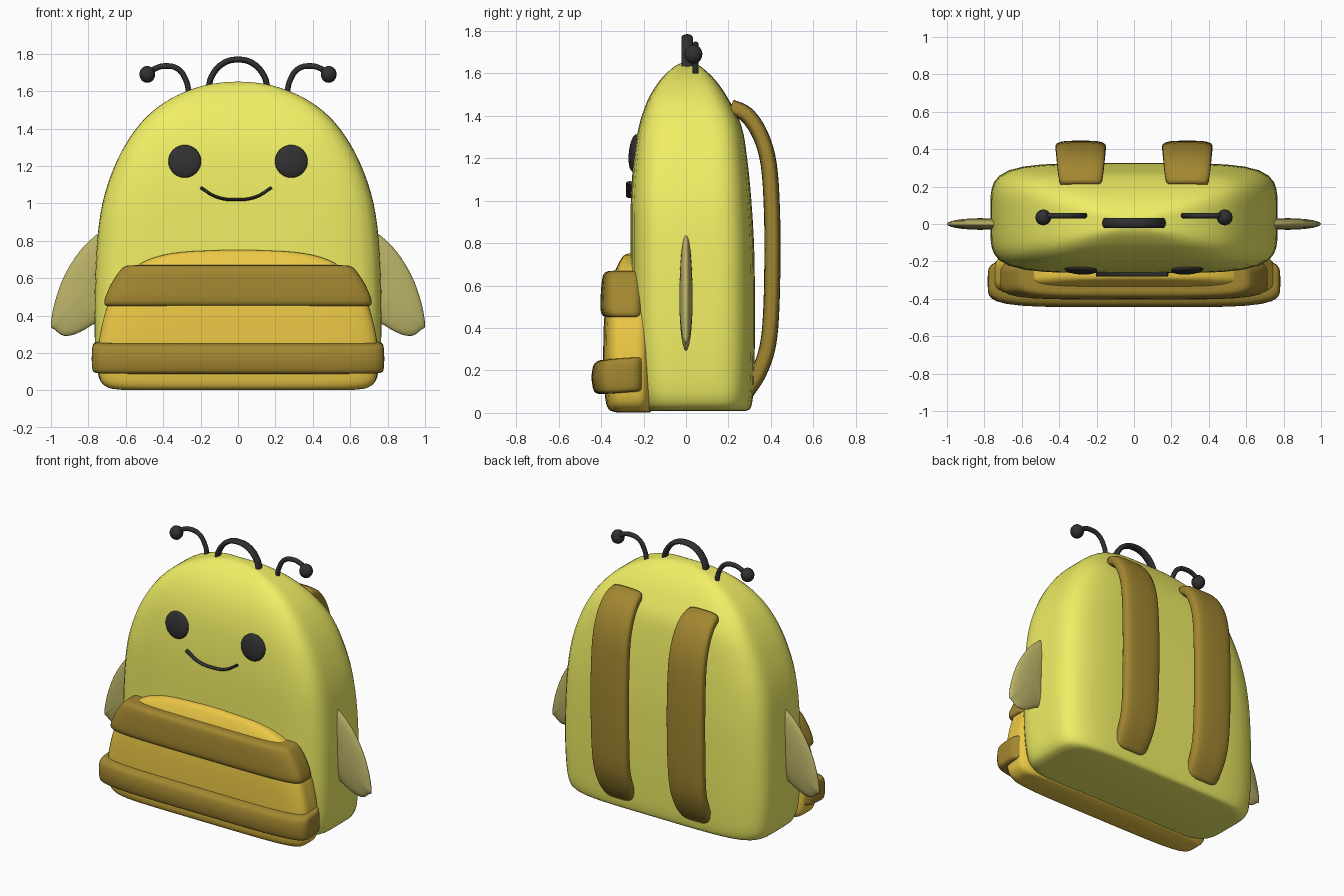
import bpy, bmesh
from math import sin, cos, pi, sqrt
from mathutils import Vector

if "Cube" in bpy.data.objects:
    bpy.data.objects.remove(bpy.data.objects["Cube"])


def material(name, rgb):
    m = bpy.data.materials.new(name)
    m.diffuse_color = (*rgb, 1)
    m.use_nodes = True
    m.node_tree.nodes["Principled BSDF"].inputs["Base Color"].default_value = m.diffuse_color
    return m


YELLOW = material("yellow", (0.87, 0.86, 0.13))
ORANGE = material("orange", (0.84, 0.58, 0.06))
BROWN = material("brown", (0.36, 0.24, 0.03))
OLIVE = material("wing_olive", (0.50, 0.45, 0.14))
BLACK = material("black", (0.03, 0.03, 0.03))


def smooth_rows(rows, steps=4):
    """Catmull-Rom interpolation through rows of values."""
    pts = [Vector(r) for r in rows]
    pts = [2 * pts[0] - pts[1]] + pts + [2 * pts[-1] - pts[-2]]
    out = []
    for a, b, c, d in zip(pts, pts[1:], pts[2:], pts[3:]):
        for i in range(steps):
            t = i / steps
            out.append(0.5 * (2 * b + (c - a) * t + (2 * a - 5 * b + 4 * c - d) * t ** 2
                              + (3 * b - a - 3 * c + d) * t ** 3))
    return out + [pts[-2]]


def superellipse(n, count):
    """Unit rounded-square outline."""
    out = []
    for i in range(count):
        c, s = cos(2 * pi * i / count), sin(2 * pi * i / count)
        r = (abs(c) ** n + abs(s) ** n) ** (-1 / n)
        out.append((r * c, r * s))
    return out


def skin(name, rings, mat):
    """Bridge equal rings of points and cap both ends."""
    bm = bmesh.new()
    vr = [[bm.verts.new(p) for p in ring] for ring in rings]
    n = len(vr[0])
    for a, b in zip(vr, vr[1:]):
        for i in range(n):
            bm.faces.new((a[i], a[(i + 1) % n], b[(i + 1) % n], b[i]))
    bm.faces.new(vr[0])
    bm.faces.new(vr[-1])
    bmesh.ops.recalc_face_normals(bm, faces=bm.faces)
    me = bpy.data.meshes.new(name)
    bm.to_mesh(me)
    bm.free()
    me.shade_smooth()
    me.materials.append(mat)
    ob = bpy.data.objects.new(name, me)
    bpy.context.collection.objects.link(ob)
    return ob


def loft(name, rows, mat, n=5, tilt=0.0):
    """Rows are (z, half width, front y, back y)."""
    rings = []
    for z, hx, yf, yb in smooth_rows(rows):
        ring = []
        for u, v in superellipse(n, 64):
            y = (yf + yb) / 2 + v * (yb - yf) / 2
            ring.append((u * hx, y, z + tilt * (y + 0.42)))
        rings.append(ring)
    return skin(name, rings, mat)


def tube(name, pts, radius, y, mat, depth=1.0):
    """Round cord through (x, z) points at depth y, stretched along y."""
    cu = bpy.data.curves.new(name, 'CURVE')
    cu.dimensions = '3D'
    cu.bevel_depth = radius
    cu.bevel_resolution = 4
    cu.use_fill_caps = True
    sp = cu.splines.new('BEZIER')
    sp.bezier_points.add(len(pts) - 1)
    for bp, (x, z) in zip(sp.bezier_points, pts):
        bp.co = (x, 0, z)
        bp.handle_left_type = bp.handle_right_type = 'AUTO'
    cu.materials.append(mat)
    ob = bpy.data.objects.new(name, cu)
    ob.location.y = y
    ob.scale.y = depth
    bpy.context.collection.objects.link(ob)
    return ob


def ball(name, loc, scale, mat):
    bpy.ops.mesh.primitive_uv_sphere_add(segments=32, ring_count=16, location=loc)
    ob = bpy.context.object
    ob.name = name
    ob.scale = scale
    ob.data.shade_smooth()
    ob.data.materials.append(mat)
    return ob


# Main bag body
loft("body", [
    (0.008, .62, -.17, .27), (0.016, .69, -.205, .298), (0.05, .735, -.225, .312),
    (0.15, .758, -.245, .32), (0.4, .768, -.26, .325), (0.75, .757, -.262, .322),
    (1.0, .725, -.26, .308), (1.2, .66, -.246, .288), (1.35, .58, -.222, .262),
    (1.47, .482, -.182, .205), (1.56, .36, -.128, .145), (1.62, .22, -.07, .085),
    (1.645, .10, -.03, .045), (1.651, .01, .002, .008)], YELLOW)

# Front pocket with two raised bands
loft("front_pocket", [
    (0.003, .62, -.33, -.17), (0.018, .70, -.365, -.16), (0.08, .742, -.382, -.15),
    (0.25, .745, -.39, -.15), (0.45, .70, -.385, -.15), (0.58, .635, -.362, -.16),
    (0.66, .55, -.338, -.17), (0.71, .45, -.315, -.18), (0.74, .30, -.295, -.19),
    (0.752, .05, -.27, -.21)], ORANGE)
loft("lower_band", [
    (.086, .73, -.37, -.19), (.09, .765, -.415, -.178), (.11, .779, -.436, -.172),
    (.17, .782, -.445, -.17), (.225, .778, -.436, -.172), (.245, .765, -.412, -.178),
    (.25, .73, -.37, -.19)], BROWN, tilt=0.07)
loft("upper_band", [
    (.45, .68, -.36, -.20), (.456, .71, -.39, -.185), (.49, .712, -.403, -.18),
    (.57, .678, -.401, -.18), (.64, .632, -.393, -.185), (.665, .60, -.375, -.19),
    (.67, .55, -.34, -.20)], BROWN)

# Carry handle and smile
tube("carry_handle", [(-.158, 1.615), (-.14, 1.68), (-.08, 1.748), (0, 1.769),
                      (.08, 1.748), (.14, 1.68), (.158, 1.615)], .016, .005, BLACK, 1.7)
tube("smile", [(-.2, 1.085), (-.115, 1.035), (-.01, 1.02), (.095, 1.035), (.18, 1.085)],
     .008, -.264, BLACK, 2.2)

WING = [(.70, .86), (.76, .83), (.85, .74), (.93, .61), (.98, .47), (1.0, .35),
        (.98, .325), (.93, .292), (.86, .305), (.78, .35), (.71, .40), (.69, .62)]
STRAP = [(.21, 1.44), (.285, 1.405), (.35, 1.31), (.39, 1.17), (.405, .95),
         (.407, .7), (.40, .45), (.382, .3), (.34, .185), (.285, .10)]

for side, s in (("left", -1), ("right", 1)):
    # Eyes and antennae
    eye = ball(side + "_eye", (s * .285, -.243, 1.225), (.088, .026, .088), BLACK)
    eye.rotation_euler = (-.1, 0, s * .06)
    tube(side + "_antenna", [(s * x, z) for x, z in (
        (.262, 1.59), (.277, 1.655), (.32, 1.718), (.385, 1.735), (.44, 1.722), (.485, 1.69))],
        .015, .045, BLACK)
    ball(side + "_antenna_tip", (s * .485, .035, 1.69), (.042, .042, .045), BLACK)

    # Wings: outline inflated into a lens
    outline = smooth_rows(WING + WING[:1], 4)[:-1]
    rings = []
    for i in range(13):
        a = pi * (0.02 + 0.96 * i / 12)
        k = sin(a)
        rings.append([(s * (.82 + (x - .82) * k), .031 * cos(a), .53 + (z - .53) * k)
                      for x, z in outline])
    skin(side + "_wing", rings, OLIVE)

    # Shoulder straps: flat padded section swept along the back
    path = smooth_rows(STRAP, 4)
    rings = []
    for i, p in enumerate(path):
        t = (path[min(i + 1, len(path) - 1)] - path[max(i - 1, 0)]).normalized()
        half = .105 + .03 * sqrt(sin(pi * i / (len(path) - 1)))if 0 < i < len(path) - 1 else .105
        rings.append([(s * .285 + u * half, p.x - t.y * v * .038, p.y + t.x * v * .038)
                      for u, v in superellipse(3.5, 32)])
    skin(side + "_shoulder_strap", rings, BROWN)
